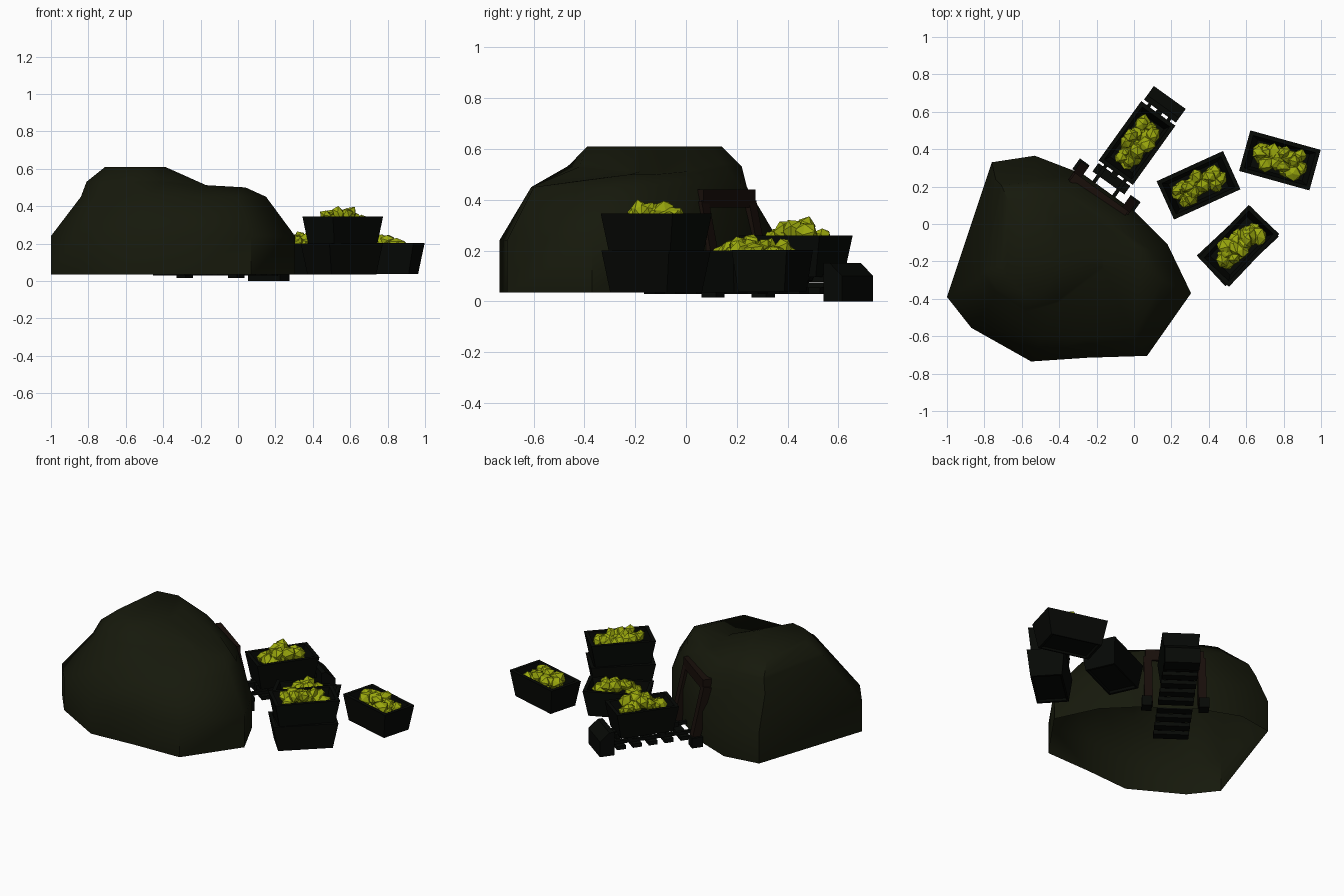
import bpy, bmesh, math, random
from mathutils import Vector, Matrix

if "Cube" in bpy.data.objects:
    bpy.data.objects.remove(bpy.data.objects["Cube"])

random.seed(7)

def material(name, rgb):
    m = bpy.data.materials.new(name)
    m.diffuse_color = (*rgb, 1)
    m.use_nodes = True
    m.node_tree.nodes["Principled BSDF"].inputs["Base Color"].default_value = m.diffuse_color
    return m

ROCK = material("rock", (0.008, 0.0095, 0.0035))
IRON = material("iron", (0.0018, 0.0025, 0.0016))
WOOD = material("wood", (0.009, 0.0045, 0.003))
ORE = material("ore", (0.33, 0.40, 0.004))

def finish(name, bm, mat, matrix=None):
    if matrix is not None:
        bm.transform(matrix)
    bmesh.ops.recalc_face_normals(bm, faces=bm.faces)
    me = bpy.data.meshes.new(name)
    bm.to_mesh(me)
    bm.free()
    me.materials.append(mat)
    ob = bpy.data.objects.new(name, me)
    bpy.context.collection.objects.link(ob)
    return ob

def loft(bm, rings):
    """Skin a list of equal-length closed rings."""
    vs = [[bm.verts.new(p) for p in r] for r in rings]
    n = len(vs[0])
    for a, b in zip(vs, vs[1:]):
        for i in range(n):
            bm.faces.new((a[i], a[(i + 1) % n], b[(i + 1) % n], b[i]))
    return vs

def place(x, y, z, angle):
    return Matrix.Translation((x, y, z)) @ Matrix.Rotation(math.radians(angle), 4, 'Z')

# track frame: local x runs out of the tunnel, origin under the buffer block
TRACK = place(0.165, 0.64, 0, 54.3)

def box(name, size, loc, mat, base=TRACK, tilt=0):
    bm = bmesh.new()
    bmesh.ops.create_cube(bm, size=1)
    bm.transform(Matrix.Diagonal((*size, 1)))
    m = base @ Matrix.Translation(loc) @ Matrix.Rotation(tilt, 4, 'Y')
    return finish(name, bm, mat, m)

# rock mound: outline rings from foot to summit, open underneath
foot = [(-1, -.39), (-.87, -.555), (-.55, -.735), (-.25, -.715), (.07, -.705), (.305, -.37),
        (.18, -.11), (0, .07), (-.27, .265), (-.53, .365), (-.76, .33)]
shoulder = [(-.84, -.30), (-.76, -.42), (-.50, -.61), (-.26, -.61), (0, -.60), (.15, -.30),
            (.09, -.14), (-.035, .035), (-.305, .215), (-.53, .24), (-.74, .24)]
upper = [(-.81, -.26), (-.74, -.36), (-.58, -.47), (-.40, -.42), (-.16, -.24), (.04, -.22),
         (.02, -.12), (-.15, .02), (-.34, .16), (-.53, .22), (-.71, .21)]
summit = [(-.71, -.22), (-.68, -.28), (-.59, -.37), (-.50, -.39), (-.41, -.24), (-.39, -.18),
          (-.39, -.12), (-.40, 0), (-.44, .10), (-.53, .14), (-.67, .12)]
upper = [Vector((x, y, .50 if i in (4, 5, 6, 7) else .53)) for i, (x, y) in enumerate(upper)]
summit = [Vector((x, y, .61)) for x, y in summit]
# flat ledge on the right, where the summit rises from
ledge = [u.lerp(s, .15) for u, s in zip(upper, summit)]
for i, y in zip((4, 5, 6, 7), (-.23, -.18, -.10, .01)):
    ledge[i] = Vector((-.17 - (i == 7) * .02, y, .512))
bm = bmesh.new()
vs = loft(bm, [[(x, y, .035) for x, y in foot], [(x, y, .24) for x, y in foot],
               [(x, y, .45) for x, y in shoulder], upper, ledge, summit])
bm.faces.new(vs[-1])
mound = finish("rock_mound", bm, ROCK)
bpy.context.view_layer.objects.active = mound
mound.select_set(True)
bpy.ops.object.shade_smooth_by_angle(angle=math.radians(50))
mound.select_set(False)

# timber tunnel frame: leaning posts and a lintel
for side in (-1, 1):
    box("tunnel_post", (.05, .05, .36), (-.565, side * .16, .215), WOOD, tilt=-.22)
    box("post_foot", (.07, .06, .065), (-.535, side * .17, .048), IRON)
box("tunnel_lintel", (.055, .35, .07), (-.605, 0, .405), WOOD)

# track: sleepers, rails and buffer block
for i in range(9):
    box("sleeper", (.055, .21, .025), (-.89 + i * .1, 0, .042), IRON)
for side in (-1, 1):
    box("rail", (.92, .02, .02), (-.48, side * .065, .064), IRON)
bm = bmesh.new()
profile = [(-.045, 0), (.045, 0), (.045, .10), (-.015, .15), (-.045, .15)]
vs = loft(bm, [[(x, s * .105, z) for x, z in profile] for s in (-1, 1)])
for ring in vs:
    bm.faces.new(ring)
finish("buffer_block", bm, IRON, TRACK)

# tapered open crates
L, W, H, T = .39, .225, .165, .022

def crate(name, matrix):
    def ring(k, z, inset):
        a, b = L / 2 * k - inset, W / 2 * k - inset
        return [(-a, -b, z), (a, -b, z), (a, b, z), (-a, b, z)]
    bm = bmesh.new()
    vs = loft(bm, [ring(.72, .012, 0), ring(.76, 0, 0), ring(.84, 0, 0),
                   ring(1, H, 0), ring(1, H, T), ring(.85, .03, T)])
    bm.faces.new(vs[0])
    bm.faces.new(vs[-1])
    finish(name, bm, IRON, matrix)

# ore chunks: jittered low-poly rocks heaped in a crate
def ore(name, matrix, count=16):
    bm = bmesh.new()
    def rock(r, loc):
        turn = Matrix.Rotation(random.uniform(0, 6), 3, Vector((1, random.random(), random.random())))
        squash = Matrix.Diagonal((1, random.uniform(.75, 1), random.uniform(.6, .9)))
        for v in bmesh.ops.create_icosphere(bm, subdivisions=1, radius=r)["verts"]:
            v.co = turn @ squash @ (v.co * random.uniform(.88, 1.12)) + Vector(loc)
    for i in range(count):
        u = (i + .5) / count * 2 - 1
        y = (-1) ** i * random.uniform(.01, .05)
        rock(random.uniform(.04, .055), (u * .12, y,
             H + .035 - .035 * abs(u) - random.uniform(0, .05)))
    for i in range(6):
        rock(.05, (-.11 + i * .044, random.uniform(-.03, .03), .07))
    finish(name, bm, ORE, matrix)

crates = {"near_crate": (.345, .207, .035, 24.5), "far_crate": (.78, .34, .038, -15.5),
          "stacked_crate": (.56, -.117, .18, 46.5)}
for name, pose in crates.items():
    crate(name, place(*pose))
    ore(name + "_ore", place(*pose))
crate("lower_crate", place(.555, -.118, .035, 43))

# mine cart on the rails
CART = TRACK @ Matrix.Translation((-.255, 0, .095))
crate("cart_tub", CART)
ore("cart_ore", CART)
box("cart_chassis", (.36, .10, .03), (0, 0, -.005), IRON, CART)
for end in (-1, 1):
    box("cart_coupling", (.07, .035, .03), (end * .19, 0, 0), IRON, CART)
    for side in (-1, 1):
        bm = bmesh.new()
        bmesh.ops.create_cone(bm, cap_ends=True, segments=8, radius1=.03, radius2=.03, depth=.025)
        finish("cart_wheel", bm, IRON, CART @ Matrix.Translation((end * .10, side * .07, .008))
               @ Matrix.Rotation(math.pi / 2, 4, 'X'))
